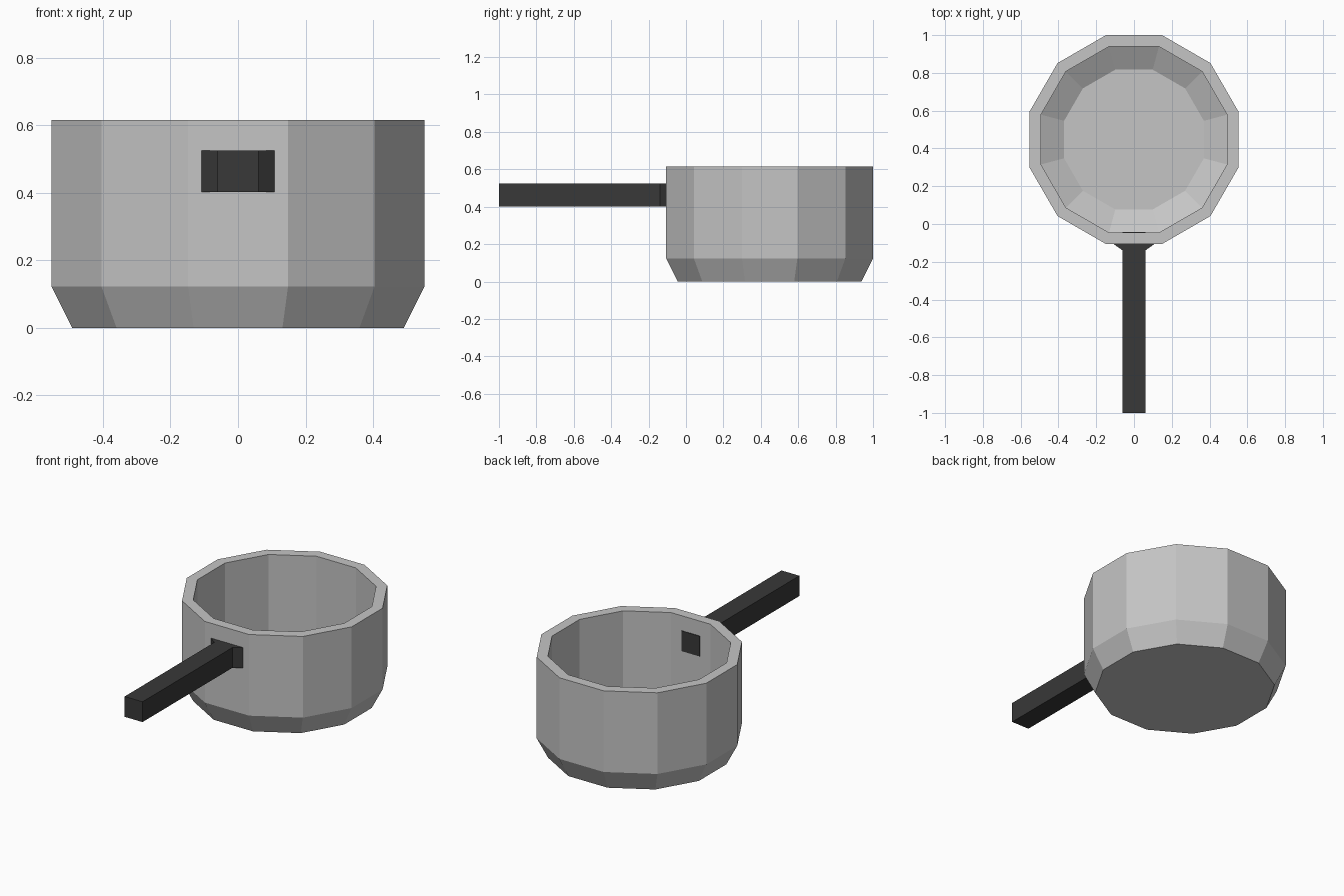
import bpy, bmesh, math

if "Cube" in bpy.data.objects:
    bpy.data.objects.remove(bpy.data.objects["Cube"])

SIDES = 12
CENTRE_Y = 0.447


def material(name, value):
    m = bpy.data.materials.new(name)
    m.diffuse_color = (value, value, value, 1)
    m.use_nodes = True
    m.node_tree.nodes["Principled BSDF"].inputs["Base Color"].default_value = m.diffuse_color
    return m


def make_object(name, bm, mat):
    bmesh.ops.recalc_face_normals(bm, faces=bm.faces[:])
    mesh = bpy.data.meshes.new(name)
    bm.to_mesh(mesh)
    bm.free()
    mesh.materials.append(mat)
    obj = bpy.data.objects.new(name, mesh)
    bpy.context.collection.objects.link(obj)
    return obj


steel = material("pot grey", 0.56)
dark = material("handle black", 0.04)

# Pot: (flat-to-centre radius, height) rings from outer base over the rim to the inner floor
profile = [(0.4915, 0), (0.553, 0.123), (0.553, 0.615),
           (0.4925, 0.615), (0.4925, 0.13), (0.37, 0.0615)]
bm = bmesh.new()
rings = []
for apothem, z in profile:
    r = apothem / math.cos(math.pi / SIDES)
    ring = []
    for i in range(SIDES):
        a = 2 * math.pi * (i + 0.5) / SIDES
        ring.append(bm.verts.new((r * math.cos(a), CENTRE_Y + r * math.sin(a), z)))
    rings.append(ring)
for lower, upper in zip(rings, rings[1:]):
    for i in range(SIDES):
        j = (i + 1) % SIDES
        bm.faces.new((lower[i], lower[j], upper[j], upper[i]))
bm.faces.new(rings[0][::-1])
bm.faces.new(rings[-1])
make_object("pot", bm, steel)

# Handle: plan outline with a flare at the pot wall, ending just inside the pot
half = [(0.06, -1.0), (0.06, -0.14), (0.108, -0.106), (0.06, -0.042)]
outline = half + [(-x, y) for x, y in reversed(half)]
bm = bmesh.new()
face = bm.faces.new([bm.verts.new((x, y, 0.402)) for x, y in outline])
ext = bmesh.ops.extrude_face_region(bm, geom=[face])
top = [v for v in ext["geom"] if isinstance(v, bmesh.types.BMVert)]
bmesh.ops.translate(bm, verts=top, vec=(0, 0, 0.123))
make_object("handle", bm, dark)
